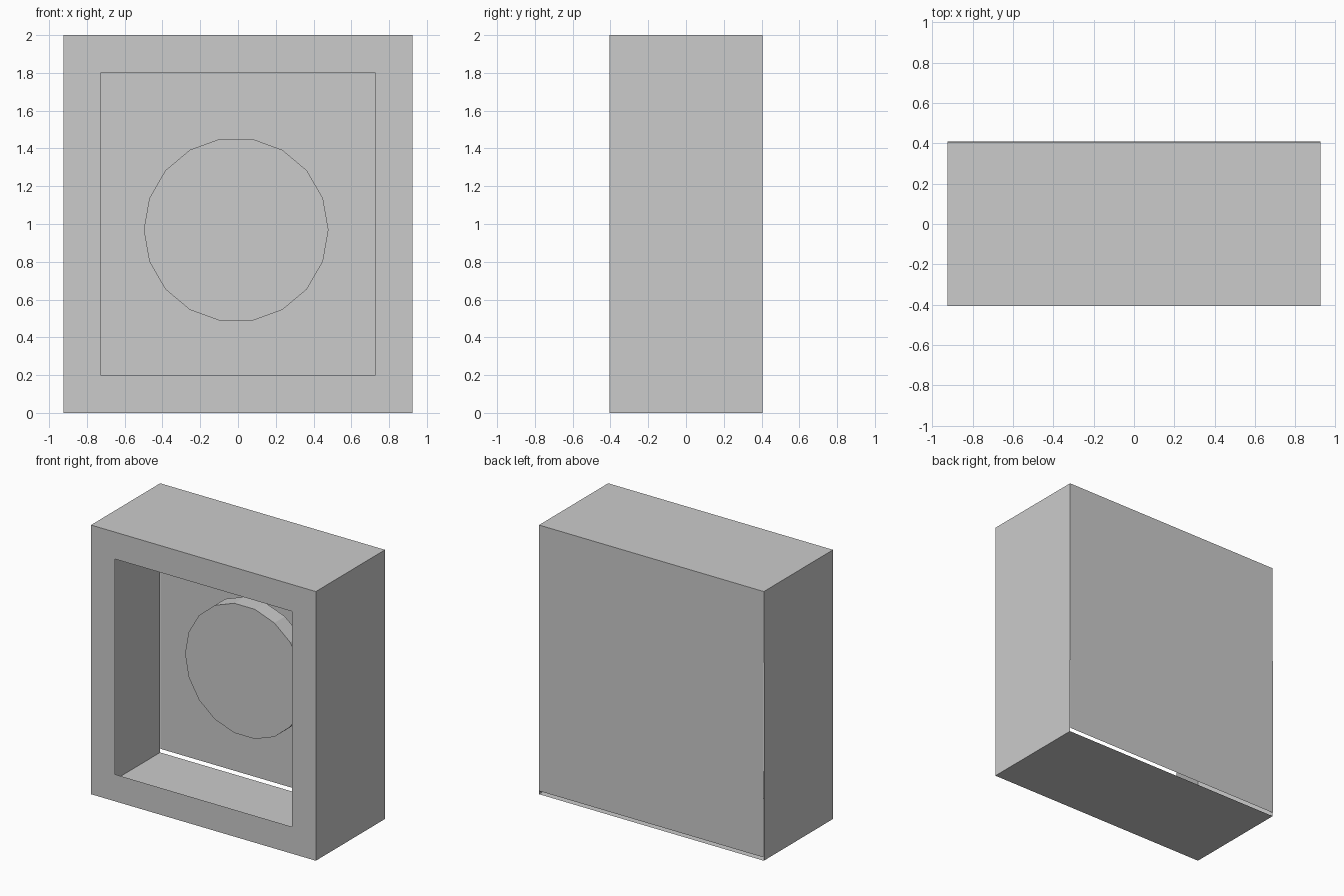
import bpy, bmesh
from math import pi
from mathutils import Matrix

if "Cube" in bpy.data.objects:
    bpy.data.objects.remove(bpy.data.objects["Cube"])

W, D, H = 0.924, 0.406, 2.0      # half width, half depth, height
OPEN_W, OPEN_LOW, OPEN_TOP = 0.728, 0.2, 1.8


def finish(name, bm):
    mesh = bpy.data.meshes.new(name)
    bm.to_mesh(mesh)
    bm.free()
    obj = bpy.data.objects.new(name, mesh)
    bpy.context.collection.objects.link(obj)
    return obj


def sheet(name, *quads):
    """Thin panel made of one or more quads."""
    bm = bmesh.new()
    for quad in quads:
        bm.faces.new([bm.verts.new(p) for p in quad])
    bmesh.ops.remove_doubles(bm, verts=bm.verts, dist=1e-5)
    return finish(name, bm)


def rect(w, low, top, y):
    return [(-w, y, low), (w, y, low), (w, y, top), (-w, y, top)]


# Thin cabinet shell: floor, right wall, roof, left wall
front, back = rect(W, 0, H, -D), rect(W, 0, H, D)
sheet("cabinet_shell", *[
    (front[i], back[i], back[(i + 1) % 4], front[(i + 1) % 4])
    for i in range(4)])

# Front bezel: ring around the rectangular opening
inner = rect(OPEN_W, OPEN_LOW, OPEN_TOP, -D)
bezel = sheet("front_bezel", *[
    (front[i], front[(i + 1) % 4], inner[(i + 1) % 4], inner[i])
    for i in range(4)])

# Back panel, leaning slightly and stopping short of the floor
low, top = rect(W, 0.026, H, D + 0.003), rect(W, 0.026, H, D)
sheet("back_panel", (low[1], low[0], top[3], top[2]))

# Eighteen-sided disc inside the cabinet
bm = bmesh.new()
bmesh.ops.create_cone(
    bm, cap_ends=True, segments=18, radius1=0.489, radius2=0.489, depth=0.125,
    matrix=Matrix.Translation((-0.01, 0.154, 0.969)) @ Matrix.Rotation(pi / 2, 4, 'X'))
# Put corners on the horizontal axis
if max(v.co.x for v in bm.verts) < 0.475:
    bmesh.ops.rotate(bm, verts=bm.verts, cent=(-0.01, 0.154, 0.969),
                     matrix=Matrix.Rotation(pi / 18, 3, 'Y'))
finish("inner_disc", bm)
